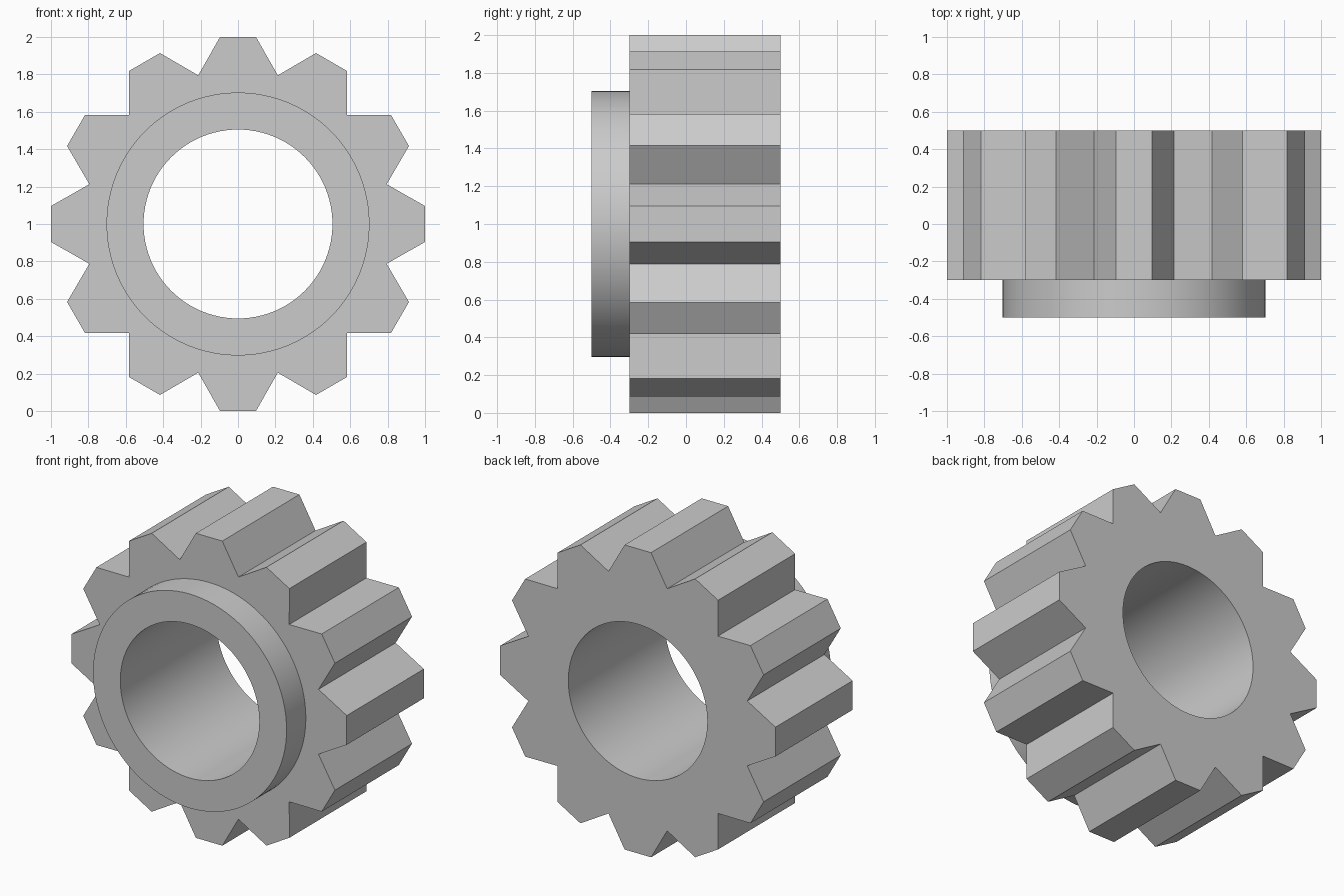
import bpy, bmesh
from math import sin, cos, pi, radians

if "Cube" in bpy.data.objects:
    bpy.data.objects.remove(bpy.data.objects["Cube"])

TEETH, SEG = 12, 96
CENTER_Z = 1.0
bm = bmesh.new()


def loop(points, y):
    """Closed loop of vertices and edges in the plane at depth y."""
    vs = [bm.verts.new((x, y, CENTER_Z + z)) for x, z in points]
    es = [bm.edges.new((v, vs[(i + 1) % len(vs)])) for i, v in enumerate(vs)]
    return vs, es


def wall(a, b):
    """Quads joining two loops of equal count."""
    n = len(a[0])
    for i in range(n):
        j = (i + 1) % n
        bm.faces.new((a[0][i], a[0][j], b[0][j], b[0][i]))


def cap(a, b):
    """Flat face between an outer and an inner loop."""
    bmesh.ops.triangle_fill(bm, edges=a[1] + b[1], use_beauty=True, normal=(0, 1, 0))


def circle(r):
    return [(r * cos(2 * pi * i / SEG), r * sin(2 * pi * i / SEG)) for i in range(SEG)]


# Tooth outline: two tip corners and one valley point per tooth
outline = []
for t in range(TEETH):
    a = 2 * pi * t / TEETH
    for u, v in ((1.0, -0.096), (1.0, 0.096)):
        outline.append((u * cos(a) - v * sin(a), u * sin(a) + v * cos(a)))
    b = a + radians(15)
    outline.append((0.823 * cos(b), 0.823 * sin(b)))

gear_front, gear_back = loop(outline, -0.3), loop(outline, 0.5)
hub_base, hub_front = loop(circle(0.703), -0.3), loop(circle(0.703), -0.5)
bore_front, bore_back = loop(circle(0.505), -0.5), loop(circle(0.505), 0.5)

# Toothed rim, raised hub and through bore
wall(gear_front, gear_back)
wall(hub_base, hub_front)
wall(hub_front, bore_front)
wall(bore_front, bore_back)
cap(gear_front, hub_base)
cap(gear_back, bore_back)
bmesh.ops.recalc_face_normals(bm, faces=bm.faces[:])

mesh = bpy.data.meshes.new("gear")
bm.to_mesh(mesh)
bm.free()
gear = bpy.data.objects.new("gear", mesh)
bpy.context.collection.objects.link(gear)

# Smooth hub and bore, crisp teeth
bpy.context.view_layer.objects.active = gear
gear.select_set(True)
bpy.ops.object.shade_smooth_by_angle(angle=radians(25))
